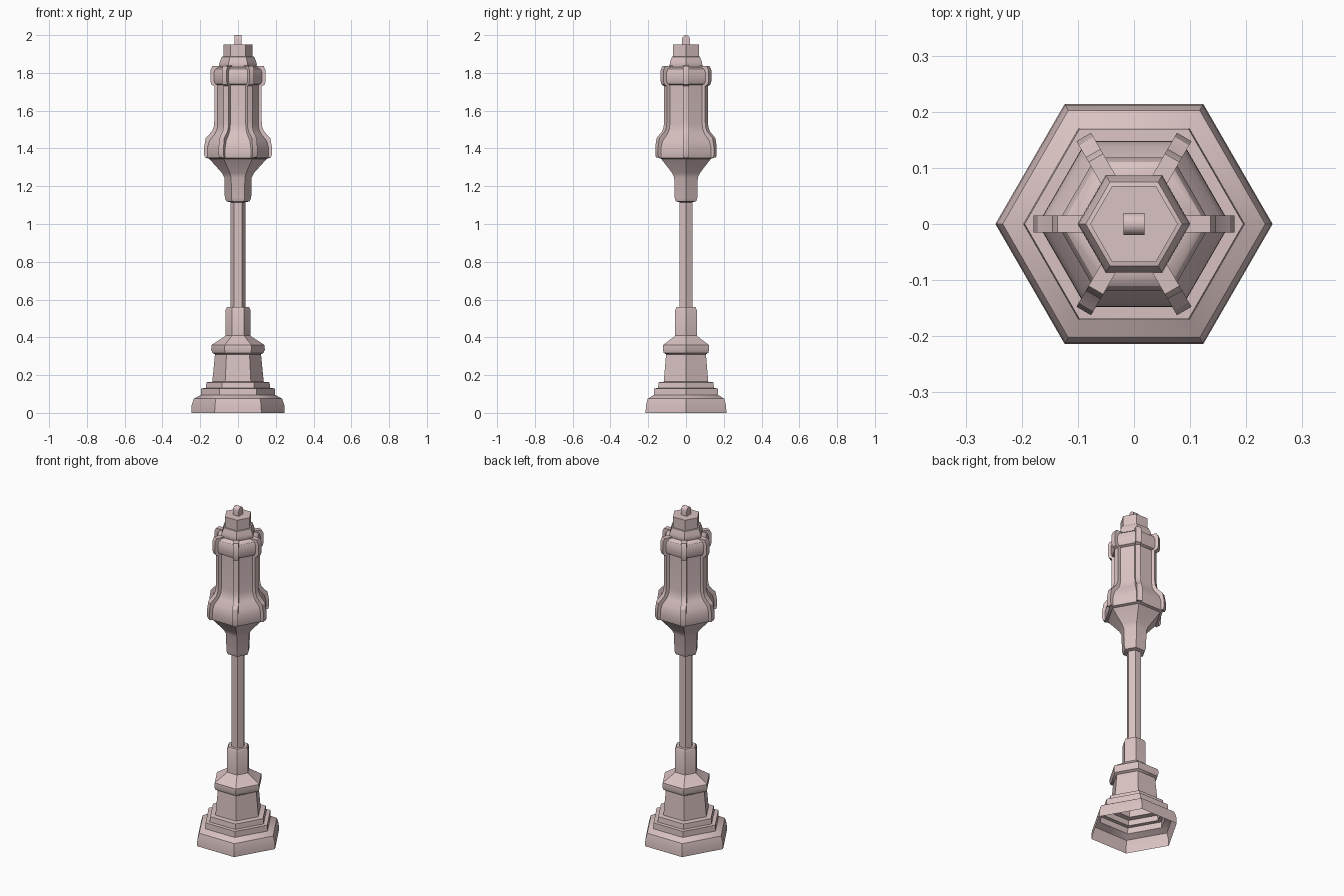
import bpy, bmesh
from math import cos, sin, pi, radians
from mathutils import Matrix

cube = bpy.data.objects.get("Cube")
if cube:
    bpy.data.objects.remove(cube, do_unlink=True)

COLOUR = (0.70, 0.54, 0.54, 1)
mat = bpy.data.materials.new("pale pink")
mat.use_nodes = True
mat.diffuse_color = COLOUR
mat.node_tree.nodes["Principled BSDF"].inputs["Base Color"].default_value = COLOUR


def finish(name, bm, angle=32):
    mesh = bpy.data.meshes.new(name)
    bm.to_mesh(mesh)
    bm.free()
    mesh.materials.append(mat)
    obj = bpy.data.objects.new(name, mesh)
    bpy.context.collection.objects.link(obj)
    bpy.ops.object.select_all(action='DESELECT')
    obj.select_set(True)
    bpy.context.view_layer.objects.active = obj
    bpy.ops.object.shade_smooth_by_angle(angle=radians(angle))
    return obj


def hex_part(name, profile, cap_top=False):
    """Sweep a (corner radius, height) profile around six sides."""
    bm = bmesh.new()
    rings = [[bm.verts.new((r * cos(i * pi / 3), r * sin(i * pi / 3), z)) for i in range(6)]
             for r, z in profile]
    for low, high in zip(rings, rings[1:]):
        for i in range(6):
            j = (i + 1) % 6
            bm.faces.new((low[i], low[j], high[j], high[i]))
    if cap_top:
        bm.faces.new(rings[-1])
    return finish(name, bm)


def extrude_outline(bm, outline, half, spin=0):
    """Extrude an (x, z) outline both ways along y, then turn it about z."""
    sides = [[bm.verts.new((x, y, z)) for x, z in outline] for y in (-half, half)]
    bm.faces.new(sides[0])
    bm.faces.new(sides[1][::-1])
    for i in range(len(outline)):
        j = (i + 1) % len(outline)
        bm.faces.new((sides[0][j], sides[0][i], sides[1][i], sides[1][j]))
    bmesh.ops.rotate(bm, verts=sides[0] + sides[1], matrix=Matrix.Rotation(spin, 3, 'Z'))


# Stepped foot, open underneath
hex_part("foot", [(.247, 0), (.245, .04), (.234, .075), (.197, .095), (.195, .13),
                  (.171, .131), (.167, .162), (.136, .165)])
# Tapered pedestal with a collar and socket
hex_part("pedestal", [(.136, .165), (.122, .31), (.136, .318), (.142, .335), (.14, .36),
                      (.07, .405), (.066, .41), (.066, .545), (.058, .56), (.04, .56)])
hex_part("post", [(.04, .55), (.04, 1.12)])
# Cup that carries the lantern
hex_part("lantern_cup", [(.04, 1.115), (.062, 1.12), (.07, 1.14), (.072, 1.245), (.085, 1.27),
                         (.152, 1.345), (.168, 1.35)])
# Lantern body with skirt and upper ring
hex_part("lantern_body", [(.168, 1.35), (.171, 1.36), (.170, 1.405), (.160, 1.44), (.132, 1.475),
                          (.120, 1.50), (.116, 1.53), (.116, 1.735), (.130, 1.742),
                          (.137, 1.76), (.137, 1.80), (.128, 1.82), (.112, 1.83), (.095, 1.832)])
# Stepped crown
hex_part("crown", [(.095, 1.825), (.1, 1.84), (.098, 1.855), (.086, 1.885),
                   (.078, 1.887), (.078, 1.95)], cap_top=True)

# Six corner ribs following the lantern body
rib = [(.150, 1.352), (.174, 1.352), (.179, 1.365), (.179, 1.41), (.171, 1.455), (.138, 1.49),
       (.128, 1.515), (.125, 1.55), (.125, 1.73), (.141, 1.738), (.146, 1.755), (.146, 1.815),
       (.136, 1.836), (.092, 1.838), (.092, 1.80), (.105, 1.75), (.105, 1.50), (.150, 1.42)]
bm = bmesh.new()
for k in range(6):
    extrude_outline(bm, rib, .015, k * pi / 3)
bmesh.ops.recalc_face_normals(bm, faces=bm.faces)
finish("lantern_ribs", bm)

# Small finial with a top rounded front to back
arch = [(.02, 1.945)] + [(.02 * cos(a * pi / 8), 1.98 + .02 * sin(a * pi / 8)) for a in range(9)] + [(-.02, 1.945)]
bm = bmesh.new()
extrude_outline(bm, arch, .019, pi / 2)
bmesh.ops.recalc_face_normals(bm, faces=bm.faces)
finish("finial", bm)
